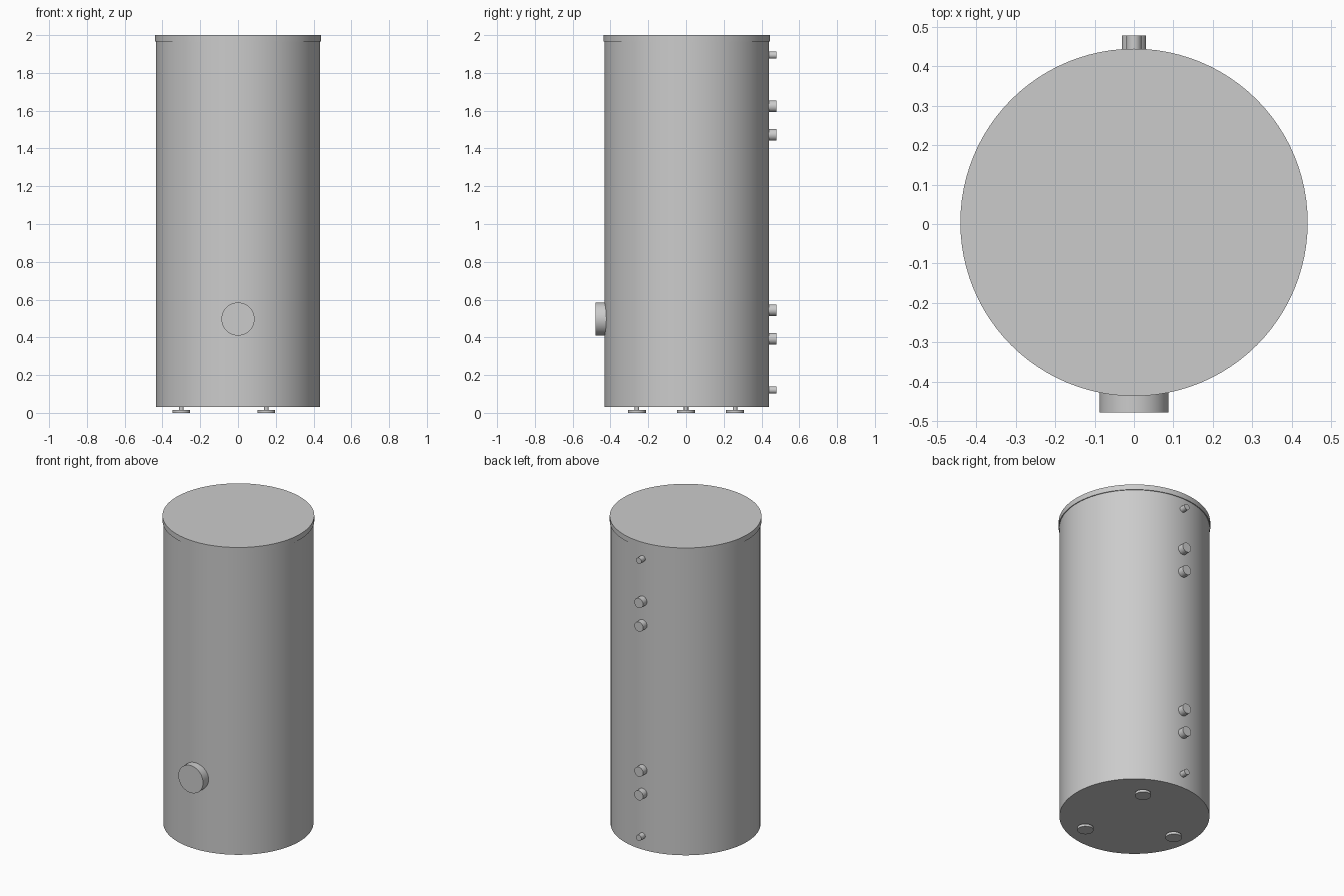
import bpy, math
from mathutils import Vector

if "Cube" in bpy.data.objects:
    bpy.data.objects.remove(bpy.data.objects["Cube"])

grey = bpy.data.materials.new("light_grey")
grey.diffuse_color = (0.6, 0.6, 0.6, 1)
grey.use_nodes = True
grey.node_tree.nodes["Principled BSDF"].inputs["Base Color"].default_value = grey.diffuse_color

CY = 0.004  # tank axis offset in y


def cylinder(name, radius, start, end, sides):
    """Capped cylinder between two points, smooth sides and sharp rims."""
    a, b = Vector(start), Vector(end)
    d = b - a
    bpy.ops.mesh.primitive_cylinder_add(
        vertices=sides, radius=radius, depth=d.length, location=(a + b) / 2,
        rotation=d.to_track_quat('Z', 'Y').to_euler())
    ob = bpy.context.object
    ob.name = name
    ob.data.materials.append(grey)
    bpy.ops.object.shade_smooth_by_angle(angle=math.radians(30))
    return ob


# Tank shell and overhanging lid
cylinder("tank_body", 0.435, (0, CY, 0.032), (0, CY, 1.97), 96)
cylinder("lid", 0.44, (0, CY, 1.966), (0, CY, 2.0), 96)

# Front inspection flange
cylinder("front_flange", 0.0875, (0, -0.40, 0.497), (0, -0.478, 0.497), 48)

# Rear pipe connections: height and radius
pipes = [(1.894, 0.019), (1.623, 0.031), (1.472, 0.031),
         (0.544, 0.031), (0.393, 0.031), (0.121, 0.019)]
for i, (z, r) in enumerate(pipes, 1):
    cylinder(f"rear_pipe_{i}", r, (0, 0.42, z), (0, 0.478, z), 32)

# Three levelling feet, each a pad on a thin stem
for i in range(3):
    ang = math.pi + i * math.tau / 3
    x, y = 0.3 * math.cos(ang), CY - 0.004 + 0.3 * math.sin(ang)
    cylinder(f"foot_pad_{i + 1}", 0.047, (x, y, 0), (x, y, 0.016), 32)
    cylinder(f"foot_stem_{i + 1}", 0.012, (x, y, 0.014), (x, y, 0.034), 16)
